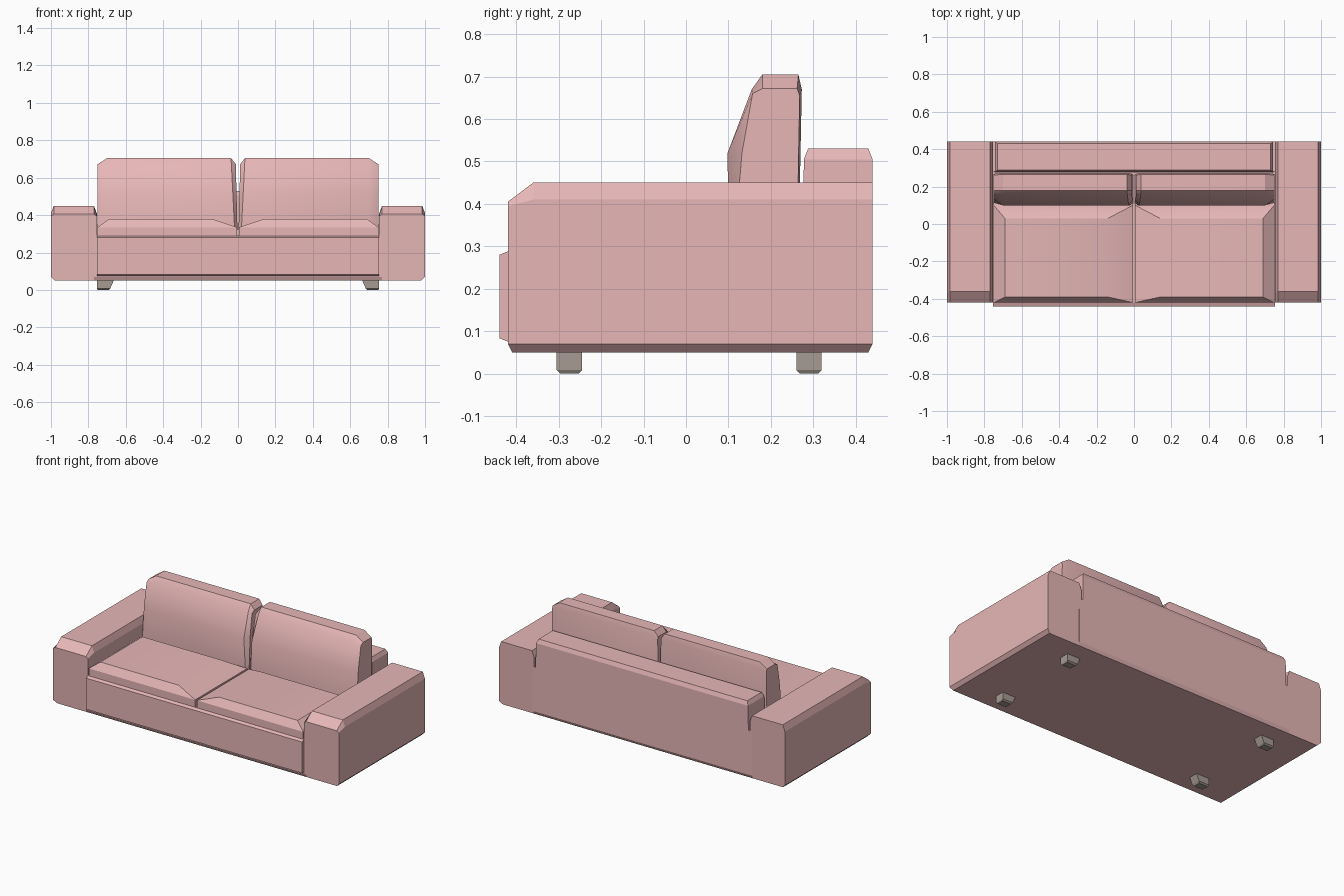
import bpy, bmesh, math

if "Cube" in bpy.data.objects:
    bpy.data.objects.remove(bpy.data.objects["Cube"])


def material(name, rgb):
    m = bpy.data.materials.new(name)
    m.diffuse_color = (*rgb, 1)
    m.use_nodes = True
    m.node_tree.nodes["Principled BSDF"].inputs["Base Color"].default_value = m.diffuse_color
    return m


FABRIC = material("rose_fabric", (0.80, 0.47, 0.47))
WOOD = material("dark_wood", (0.38, 0.33, 0.29))


def loft(name, rings, mat=FABRIC, sx=1, smooth=False):
    """Skin a list of equal-length point rings and cap both ends."""
    bm = bmesh.new()
    vs = [[bm.verts.new((x * sx, y, z)) for x, y, z in r] for r in rings]
    n = len(vs[0])
    for a, b in zip(vs, vs[1:]):
        for i in range(n):
            j = (i + 1) % n
            bm.faces.new((a[i], a[j], b[j], b[i]))
    bm.faces.new(vs[0])
    bm.faces.new(vs[-1])
    bmesh.ops.recalc_face_normals(bm, faces=bm.faces)
    me = bpy.data.meshes.new(name)
    bm.to_mesh(me)
    bm.free()
    me.materials.append(mat)
    ob = bpy.data.objects.new(name, me)
    bpy.context.collection.objects.link(ob)
    if smooth:
        bpy.ops.object.select_all(action='DESELECT')
        ob.select_set(True)
        bpy.context.view_layer.objects.active = ob
        bpy.ops.object.shade_smooth_by_angle(angle=math.radians(30))
    return ob


def rect(x0, x1, y0, y1, z):
    return [(x0, y0, z), (x1, y0, z), (x1, y1, z), (x0, y1, z)]


# base frame and front panel
loft("base", [rect(-0.77, 0.77, -0.41, 0.43, 0.05),
              rect(-0.77, 0.77, -0.42, 0.44, 0.07),
              rect(-0.77, 0.77, -0.42, 0.44, 0.29)])
loft("front_panel", [rect(-0.755, 0.755, -0.42, -0.40, 0.075),
                     rect(-0.755, 0.755, -0.44, -0.40, 0.083),
                     rect(-0.755, 0.755, -0.44, -0.40, 0.28),
                     rect(-0.755, 0.755, -0.42, -0.40, 0.288)])

# backrest with its wider lower rail
loft("back_rail", [rect(-0.77, 0.77, 0.28, 0.44, 0.28),
                   rect(-0.77, 0.77, 0.28, 0.44, 0.35)])
loft("backrest", [rect(-0.745, 0.745, 0.275, 0.44, 0.30),
                  rect(-0.742, 0.742, 0.278, 0.44, 0.505),
                  rect(-0.73, 0.73, 0.288, 0.43, 0.53)])

# arm cross-section (x, z), bevelled on the long edges
ARM = [(0.77, 0.05), (0.755, 0.07), (0.755, 0.41), (0.77, 0.45),
       (0.985, 0.45), (1.0, 0.41), (1.0, 0.07), (0.98, 0.05)]
# back cushion side sections (y, z): full body and pinched ends
BODY = [(0.10, 0.32), (0.098, 0.52), (0.155, 0.67), (0.18, 0.705),
        (0.265, 0.705), (0.273, 0.67), (0.266, 0.32)]
END = [(0.115, 0.32), (0.132, 0.52), (0.157, 0.66), (0.18, 0.672),
       (0.262, 0.672), (0.268, 0.655), (0.262, 0.32)]

for side, sx in (("left", -1), ("right", 1)):
    # arms with a sloped front top
    loft(f"{side}_arm", [
        [(x, -0.41 if z < 0.06 else -0.42, min(z, 0.405 if z > 0.42 else 0.395)) for x, z in ARM],
        [(x, -0.36, z) for x, z in ARM],
        [(x, 0.43 if z < 0.06 else 0.44, z) for x, z in ARM]], sx=sx)

    # seat cushion, domed towards the top
    loft(f"{side}_seat_cushion", [
        rect(0.006, 0.75, -0.42, 0.13, 0.285),
        rect(0.006, 0.75, -0.42, 0.10, 0.335),
        rect(0.14, 0.69, -0.39, 0.03, 0.38)], sx=sx, smooth=True)

    # back cushion
    def section(x, pts, lean=0):
        return [(x + lean * (z - 0.32), y, z) for y, z in pts]
    loft(f"{side}_back_cushion", [section(0.003, END, 0.025), section(0.018, BODY, 0.05),
                                  section(0.70, BODY), section(0.75, END)],
         sx=sx, smooth=True)

    # tapered feet
    for row, y0 in (("front", -0.305), ("back", 0.26)):
        y1 = y0 + 0.06
        loft(f"{side}_{row}_leg", [
            rect(0.69, 0.75, y0 + 0.008, y1 - 0.008, 0.0),
            rect(0.683, 0.755, y0, y1, 0.008),
            rect(0.662, 0.755, y0, y1, 0.055)], WOOD, sx)
